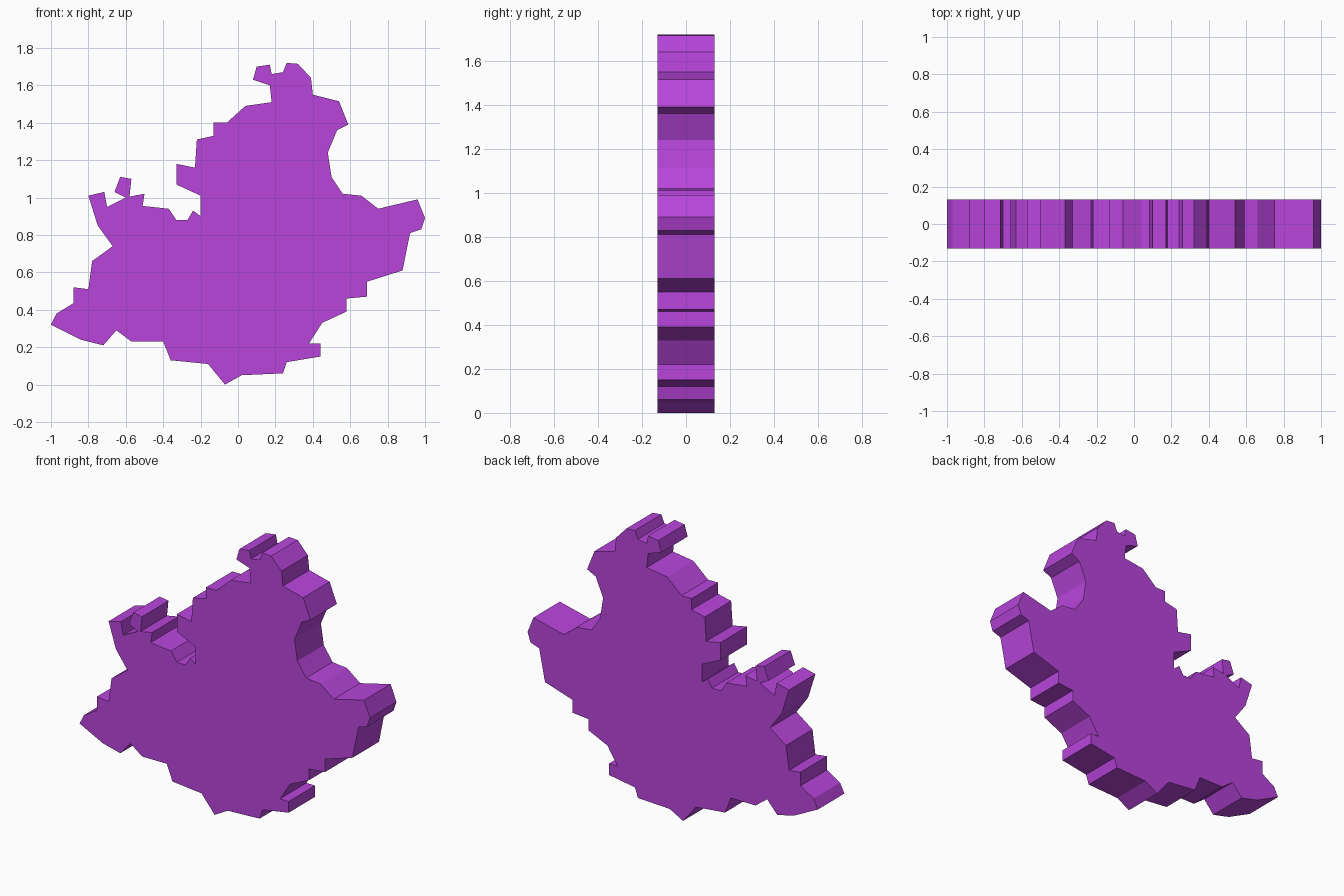
import bpy, bmesh

HALF_DEPTH = 0.13

# Front outline (x, z), clockwise from the left tip
OUTLINE = [
    # left edge and upper-left prong
    (-1, .32), (-.97, .38), (-.88, .435), (-.88, .52), (-.8, .51), (-.78, .66),
    (-.67, .74), (-.75, .85), (-.8, 1.01), (-.715, 1.03), (-.7, .95), (-.6, 1),
    (-.66, 1.03), (-.63, 1.11), (-.57, 1.1), (-.58, 1.005), (-.5, 1.02), (-.51, .955),
    # notch and slope up to the summit
    (-.37, .94), (-.33, .88), (-.27, .88), (-.24, .93), (-.2, .9), (-.2, 1.01),
    (-.33, 1.07), (-.33, 1.18), (-.23, 1.16), (-.22, 1.31), (-.13, 1.33), (-.13, 1.4),
    (-.06, 1.4), (.04, 1.49), (.18, 1.51), (.17, 1.6), (.08, 1.63), (.1, 1.7),
    (.17, 1.71), (.18, 1.66), (.24, 1.67), (.26, 1.72), (.32, 1.715),
    # right edge
    (.39, 1.64), (.4, 1.55), (.54, 1.515), (.59, 1.39), (.53, 1.36), (.48, 1.24),
    (.5, 1.11), (.56, 1.02), (.66, 1.01), (.75, .94), (.96, .99), (1, .89),
    (.98, .83), (.92, .81), (.88, .61), (.69, .55), (.69, .47), (.58, .46),
    (.58, .39), (.45, .33), (.38, .22), (.44, .22), (.44, .15), (.26, .12),
    # bottom edge
    (.24, .06), (.02, .05), (-.07, 0), (-.16, .11), (-.36, .13), (-.4, .23),
    (-.57, .23), (-.65, .29), (-.72, .21), (-.84, .24),
]

# Slab: fill the outline and extrude it along y
bm = bmesh.new()
front = bm.faces.new([bm.verts.new((x, -HALF_DEPTH, z)) for x, z in OUTLINE])
extruded = bmesh.ops.extrude_face_region(bm, geom=[front], use_keep_orig=True)
back = [v for v in extruded["geom"] if isinstance(v, bmesh.types.BMVert)]
bmesh.ops.translate(bm, verts=back, vec=(0, 2 * HALF_DEPTH, 0))
bmesh.ops.recalc_face_normals(bm, faces=bm.faces)

mesh = bpy.data.meshes.new("map_slab")
bm.to_mesh(mesh)
bm.free()
slab = bpy.data.objects.new("map_slab", mesh)
bpy.context.collection.objects.link(slab)

# Purple finish
purple = bpy.data.materials.new("purple")
purple.diffuse_color = (0.48, 0.06, 0.71, 1)
mesh.materials.append(purple)
